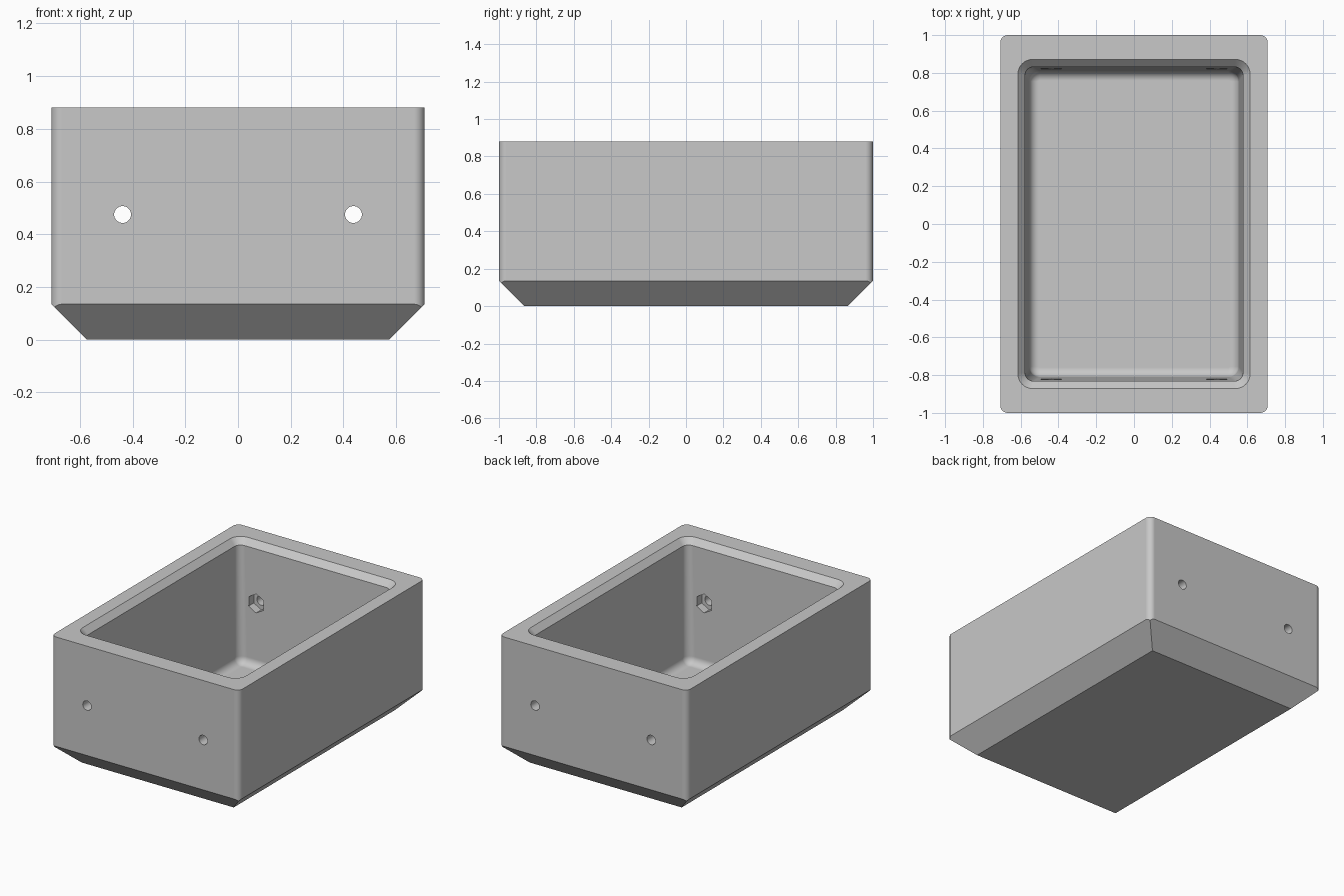
import bpy, bmesh, math

cube = bpy.data.objects.get("Cube")
if cube:
    bpy.data.objects.remove(cube, do_unlink=True)

HX, HY, H = 0.708, 1.0, 0.88      # outer half sizes and height
CH = 0.135                        # bottom chamfer
BX, BY = HX - CH, HY - CH         # half sizes of the base
SEG = 8                           # segments per rounded corner

grey = bpy.data.materials.new("plain grey")
grey.use_nodes = True
colour = (0.58, 0.58, 0.58, 1)
grey.diffuse_color = colour
grey.node_tree.nodes["Principled BSDF"].inputs["Base Color"].default_value = colour


def ring(hx, hy, r, z):
    """Rounded rectangle, counter-clockwise from +x."""
    pts = []
    for q, (sx, sy) in enumerate([(1, 1), (-1, 1), (-1, -1), (1, -1)]):
        for i in range(SEG + 1):
            a = math.pi / 2 * (q + i / SEG)
            pts.append((sx * (hx - r) + r * math.cos(a),
                        sy * (hy - r) + r * math.sin(a), z))
    return pts


def box_rings():
    outer = ring(HX, HY, 0.04, H)
    # Base with sharp corners, then the 45 degree chamfer cut into the rounded body
    rings = [[(math.copysign(BX, x), math.copysign(BY, y), 0) for x, y, z in outer],
             [(x, y, max(abs(x) - BX, abs(y) - BY)) for x, y, z in outer],
             outer]
    # Lip chamfer and slightly drafted inner walls
    rings.append(ring(0.615, 0.872, 0.08, H))
    rings.append(ring(0.577, 0.832, 0.045, H - 0.04))
    # Fillet into the floor
    wx, wy, fillet, floor = 0.555, 0.81, 0.05, 0.05
    for i in range(SEG + 1):
        a = math.pi / 2 * i / SEG
        inset = fillet * (1 - math.cos(a))
        rings.append(ring(wx - inset, wy - inset, max(0.055 - inset, 0.005),
                          floor + fillet * (1 - math.sin(a))))
    return rings


# Open box body
bm = bmesh.new()
loops = [[bm.verts.new(p) for p in r] for r in box_rings()]
n = len(loops[0])
for low, high in zip(loops, loops[1:]):
    for i in range(n):
        j = (i + 1) % n
        bm.faces.new((low[i], low[j], high[j], high[i]))
bm.faces.new(list(reversed(loops[0])))
bm.faces.new(loops[-1])
bmesh.ops.remove_doubles(bm, verts=bm.verts, dist=0.0002)
bmesh.ops.dissolve_degenerate(bm, edges=bm.edges, dist=0.0001)
bmesh.ops.recalc_face_normals(bm, faces=bm.faces)
mesh = bpy.data.meshes.new("open_box")
bm.to_mesh(mesh)
bm.free()
mesh.materials.append(grey)
box = bpy.data.objects.new("open_box", mesh)
bpy.context.collection.objects.link(box)
bpy.ops.object.select_all(action='DESELECT')


def cut(name, sides, radius, length, x, turn):
    """Cut a prism running front to back through both end walls."""
    bpy.ops.mesh.primitive_cylinder_add(vertices=sides, radius=radius, depth=length)
    tool = bpy.context.object
    tool.name = name
    tool.hide_render = True
    tool.data.materials.append(grey)
    tool.location = (x, 0, 0.475)
    tool.rotation_euler = (math.pi / 2, turn, 0)
    bpy.context.view_layer.update()
    mod = box.modifiers.new(name, 'BOOLEAN')
    mod.operation = 'DIFFERENCE'
    mod.solver = 'EXACT'
    mod.object = tool
    bpy.context.view_layer.objects.active = box
    bpy.ops.object.modifier_apply(modifier=name)
    bpy.data.objects.remove(tool, do_unlink=True)


# Bolt holes with hexagonal nut pockets on the inside
for x in (-0.438, 0.438):
    cut("nut_pocket", 6, 0.064, 1.75, x, 0)
    cut("bolt_hole", 32, 0.032, 2.4, x, 0)

# Smooth rounded corners, keep crisp edges
bpy.ops.object.select_all(action='DESELECT')
box.select_set(True)
bpy.context.view_layer.objects.active = box
bpy.ops.object.shade_smooth_by_angle(angle=math.radians(30))
weighted = box.modifiers.new("weighted_normals", 'WEIGHTED_NORMAL')
weighted.keep_sharp = True
